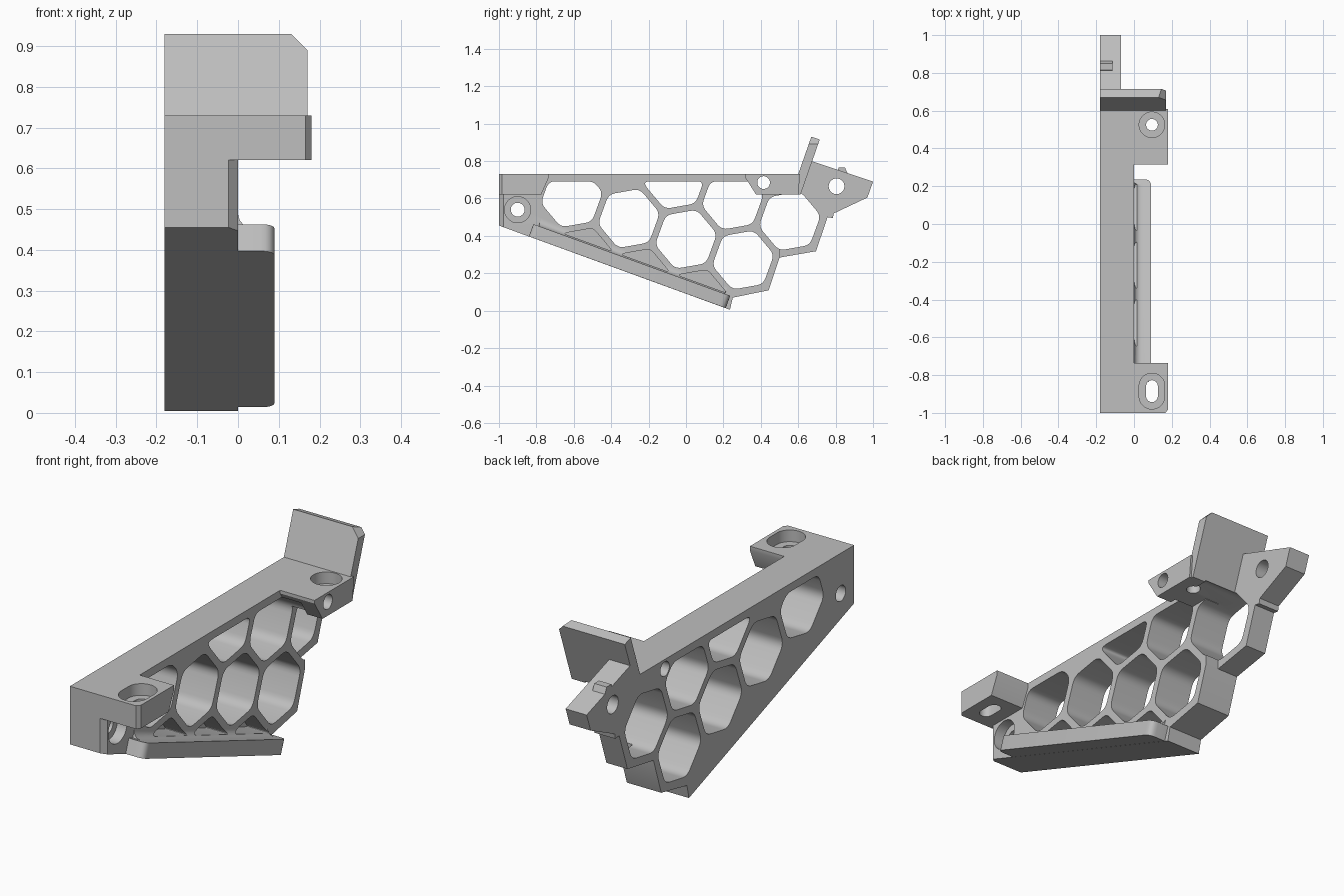
import bpy, bmesh, math
from mathutils import Vector, Matrix

if "Cube" in bpy.data.objects:
    bpy.data.objects.remove(bpy.data.objects["Cube"])

grey = bpy.data.materials.new("light_grey")
grey.use_nodes = True
colour = (0.52, 0.52, 0.52, 1)
grey.diffuse_color = colour
grey.node_tree.nodes["Principled BSDF"].inputs["Base Color"].default_value = colour

SIDE = -0.18            # flat outer face of the bracket
TILT = math.radians(20)  # slope of the lower edge
PITCH = 0.325           # honeycomb spacing


def prism(name, pts, lo, hi, axis="x", matrix=None):
    """Extrude a flat outline: x uses (y,z), y uses (x,z), z uses (x,y)."""
    place = {"x": lambda p, h: (h, p[0], p[1]),
             "y": lambda p, h: (p[0], h, p[1]),
             "z": lambda p, h: (p[0], p[1], h)}[axis]
    bm = bmesh.new()
    rings = [[bm.verts.new(place(p, h)) for p in pts] for h in (lo, hi)]
    n = len(pts)
    bm.faces.new(rings[0])
    bm.faces.new(rings[1][::-1])
    for i in range(n):
        j = (i + 1) % n
        bm.faces.new((rings[0][j], rings[0][i], rings[1][i], rings[1][j]))
    bmesh.ops.recalc_face_normals(bm, faces=bm.faces)
    if matrix:
        bm.transform(matrix)
    mesh = bpy.data.meshes.new(name)
    bm.to_mesh(mesh)
    bm.free()
    mesh.materials.append(grey)
    ob = bpy.data.objects.new(name, mesh)
    bpy.context.collection.objects.link(ob)
    return ob


def rounded(pts, r, steps=5):
    """Replace each corner of an outline with a short curve."""
    out = []
    for i, p in enumerate(pts):
        p = Vector(p)
        ends = []
        for q in (pts[i - 1], pts[(i + 1) % len(pts)]):
            d = Vector(q) - p
            ends.append(p + d.normalized() * min(r, d.length * 0.45))
        for k in range(steps + 1):
            t = k / steps
            out.append(ends[0] * (1 - t) ** 2 + p * 2 * t * (1 - t) + ends[1] * t * t)
    return out


def clip(pts, normal, limit):
    """Keep the part of an outline where dot(p, normal) <= limit."""
    out, n = [], Vector(normal)
    for i, p in enumerate(pts):
        a, b = Vector(p), Vector(pts[(i + 1) % len(pts)])
        da, db = a.dot(n) - limit, b.dot(n) - limit
        if da <= 0:
            out.append(a)
        if da * db < 0:
            out.append(a.lerp(b, da / (da - db)))
    return out


def hexagon(c, r=0.168):
    angles = [math.radians(10 + 60 * i) for i in range(6)]
    return [(c[0] + r * math.cos(a), c[1] + r * math.sin(a)) for a in angles]


def slot(c, r, stretch=0.0, n=32):
    """Circle, optionally lengthened along its second axis."""
    pts = []
    for i in range(n):
        a = 2 * math.pi * (i + 0.5) / n
        s = math.sin(a)
        pts.append((c[0] + r * math.cos(a), c[1] + r * s + math.copysign(stretch, s)))
    return pts


def step(angle):
    a = math.radians(angle)
    return Vector((math.cos(a), math.sin(a))) * PITCH


# Main side plate and the thinner rear arm
plate = prism("bracket", [(-1, .455), (-1, .73), (.61, .73), (.575, .62), (.5, .62),
                          (.5, .284), (.442, .109), (.25, .07), (.235, .005)], SIDE, 0)
arm = prism("rear_arm", [(.45, .71), (.62, .71), (.672, .80), (1, .69), (.97, .605),
                         (.79, .52), (.785, .495), (.757, .50), (.695, .318),
                         (.488, .282), (.45, .30)], SIDE, -.07)
bump = prism("arm_bump", [(.81, .73), (.815, .765), (.85, .765), (.866, .73)], SIDE, -.115)

# Mounting tabs and the leaning end flag
front_tab = prism("front_tab", [(-1, .62), (-1, .73), (-.735, .73), (-.735, .71), (-.775, .62)],
                  -.05, .18)
rear_tab = prism("rear_tab", [(.375, .62), (.315, .715), (.315, .73), (.61, .73), (.60, .62)],
                 -.05, .18)
flag = prism("end_flag", [(.60, .73), (.67, .93), (.715, .915), (.612, .62), (.565, .62)],
             SIDE, .17)

# Sloping lower rail with rounded ends and a concave fillet against the plate
length = 1.12
slope = Matrix.Translation((0, -.84, .397)) @ Matrix.Rotation(-TILT, 4, "X")
outline = [(-.06, 0), (.09, 0), (.09, length), (-.06, length)]
rail = prism("lower_rail", rounded(outline, .035), 0, .07, "z", slope)
cove = [(.04 * (1 - math.sin(a)), .07 + .04 * (1 - math.cos(a)))
        for a in [math.pi / 2 * i / 6 for i in range(7)]]
fillet = prism("rail_fillet", cove + [(-.04, .11), (-.04, .03), (.04, .03)],
               .03, length - .03, "y", slope)

# Honeycomb openings, flat where they meet the top rail
cutters = []
mid = Vector((0, .382))
cells = [mid, mid + step(160), mid + 2 * step(160), mid + step(100), mid + step(40),
         mid + step(-20), mid + step(-20) + step(40)]
for c in cells:
    pts = clip(hexagon(c), (0, 1), .692)
    cutters.append(prism("cell_cutter", rounded(pts, .035), SIDE - .1, .1))

# Shallow pockets above the lower rail
down = Vector((-math.sin(TILT), -math.cos(TILT)))
edge = Vector((-1, .455)).dot(down) - .078
for c in cells[:3]:
    pts = clip(hexagon(c + step(-80)), down, edge)
    cutters.append(prism("pocket_cutter", rounded(pts, .025), -.10, .1))

# Cross holes: y, z, radius
for y, z, r in ((-.90, .54, .037), (.415, .685, .034), (.805, .665, .042)):
    cutters.append(prism("cross_hole", slot((y, z), r), SIDE - .1, .3))
cutters.append(prism("plate_recess", slot((-.90, .54), .07), -.05, .1))

# Vertical screw holes with counterbores
for y, stretch in ((-.885, .027), (.525, 0)):
    cutters.append(prism("screw_hole", slot((.095, y), .031, stretch), .5, .9, "z"))
    cutters.append(prism("counterbore", slot((.095, y), .068, stretch), .675, .9, "z"))

# Chamfers on the front corners and the flag corner
cutters.append(prism("tab_chamfer", [(.158, -1.01), (.19, -1.01), (.19, -.97)], .5, .8, "z"))
cutters.append(prism("plate_chamfer", [(-.033, -1.01), (.01, -1.01), (.01, -.967)], .3, .62, "z"))
cutters.append(prism("flag_chamfer", [(.12, .94), (.18, .94), (.18, .88)], .5, .8, "y"))

# Join the solids, cut the openings and bake the result
tools = [(o, "UNION") for o in (arm, bump, front_tab, rear_tab, flag, rail, fillet)]
tools += [(o, "DIFFERENCE") for o in cutters]
for ob, op in tools:
    mod = plate.modifiers.new(ob.name, "BOOLEAN")
    mod.operation, mod.object, mod.solver = op, ob, "EXACT"
baked = bpy.data.meshes.new_from_object(
    plate.evaluated_get(bpy.context.evaluated_depsgraph_get()))
plate.modifiers.clear()
plate.data = baked
baked.materials.clear()
baked.materials.append(grey)
for f in baked.polygons:
    f.material_index = 0
for ob, op in tools:
    bpy.data.objects.remove(ob)

bpy.ops.object.select_all(action="DESELECT")
plate.select_set(True)
bpy.context.view_layer.objects.active = plate
bpy.ops.object.shade_smooth_by_angle(angle=math.radians(30))
